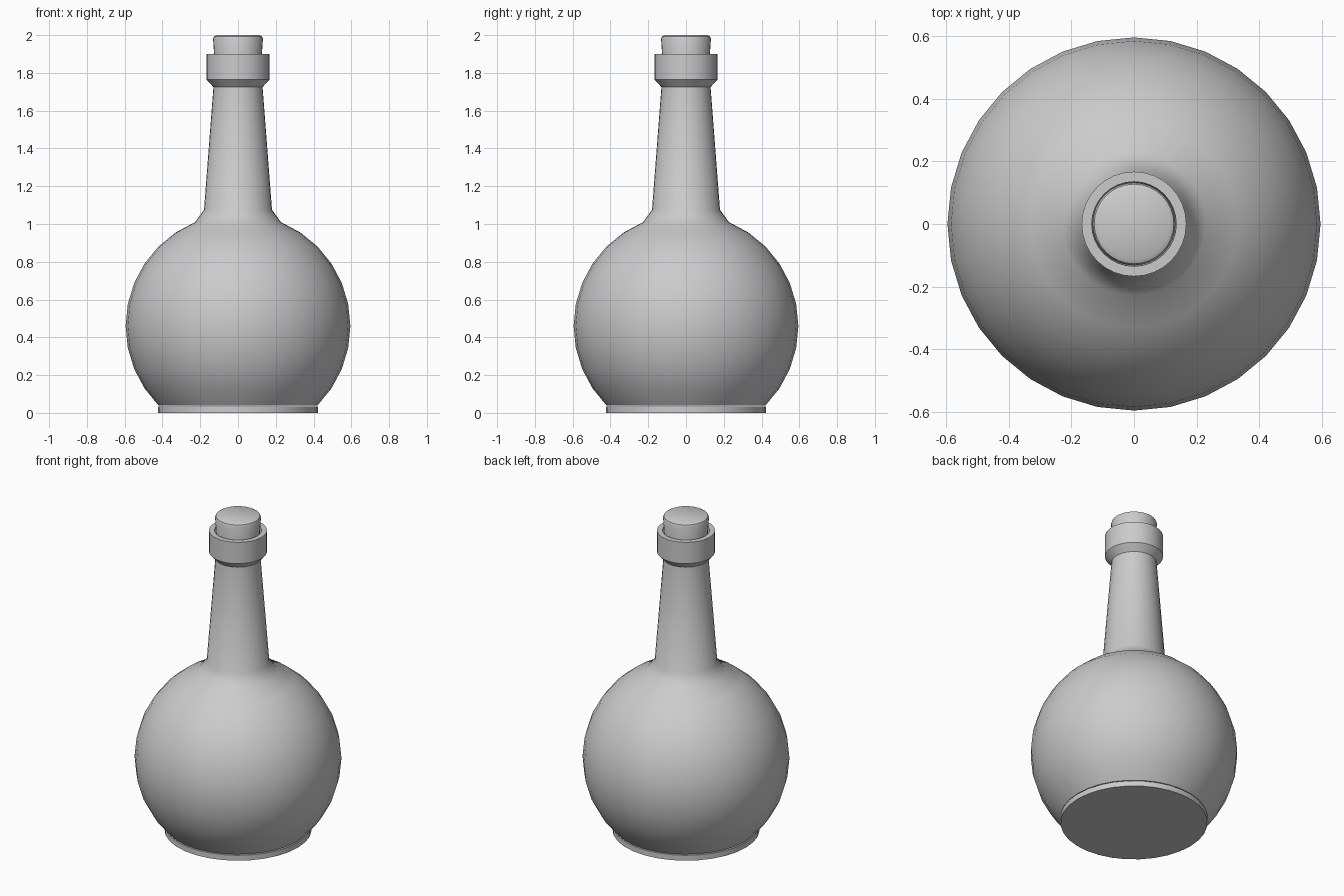
import bpy, bmesh
from math import sin, cos, pi, radians

if "Cube" in bpy.data.objects:
    bpy.data.objects.remove(bpy.data.objects["Cube"])

SEG = 32


def lathe(name, profile, angle=35):
    """Revolve (radius, z) points around z; radius 0 makes a pole."""
    bm = bmesh.new()
    verts = [bm.verts.new((r, 0, z)) for r, z in profile]
    edges = [bm.edges.new(pair) for pair in zip(verts, verts[1:])]
    bmesh.ops.spin(bm, geom=verts + edges, cent=(0, 0, 0), axis=(0, 0, 1),
                   angle=2 * pi, steps=SEG, use_duplicate=False)
    bmesh.ops.remove_doubles(bm, verts=bm.verts, dist=0.0005)
    bmesh.ops.recalc_face_normals(bm, faces=bm.faces)
    mesh = bpy.data.meshes.new(name)
    bm.to_mesh(mesh)
    bm.free()
    obj = bpy.data.objects.new(name, mesh)
    bpy.context.collection.objects.link(obj)
    bpy.ops.object.select_all(action='DESELECT')
    obj.select_set(True)
    bpy.context.view_layer.objects.active = obj
    bpy.ops.object.shade_smooth_by_angle(angle=radians(angle))
    return obj


# Round belly flowing into the tapered neck
R, CZ = 0.595, 0.46
belly = [(R * cos(radians(a * 11.25)), CZ + R * sin(radians(a * 11.25)))
         for a in range(-4, 7)]
lathe("bottle_body", [(0, 0.039)] + belly + [(0.18, 1.075), (0.13, 1.725), (0, 1.725)], 50)

# Flat foot
lathe("base_disc", [(0, 0), (0.423, 0), (0.423, 0.034), (0, 0.034)])

# Collar at the mouth, with a shallow bore around the stopper
lathe("neck_collar", [(0, 1.725), (0.13, 1.725), (0.167, 1.765), (0.167, 1.9),
                      (0.135, 1.9), (0.128, 1.80), (0, 1.80)])

# Tapered stopper with a rounded top edge
lathe("stopper", [(0, 1.80), (0.12, 1.80), (0.132, 1.98), (0.127, 1.992),
                  (0.113, 2.0), (0, 2.0)])
